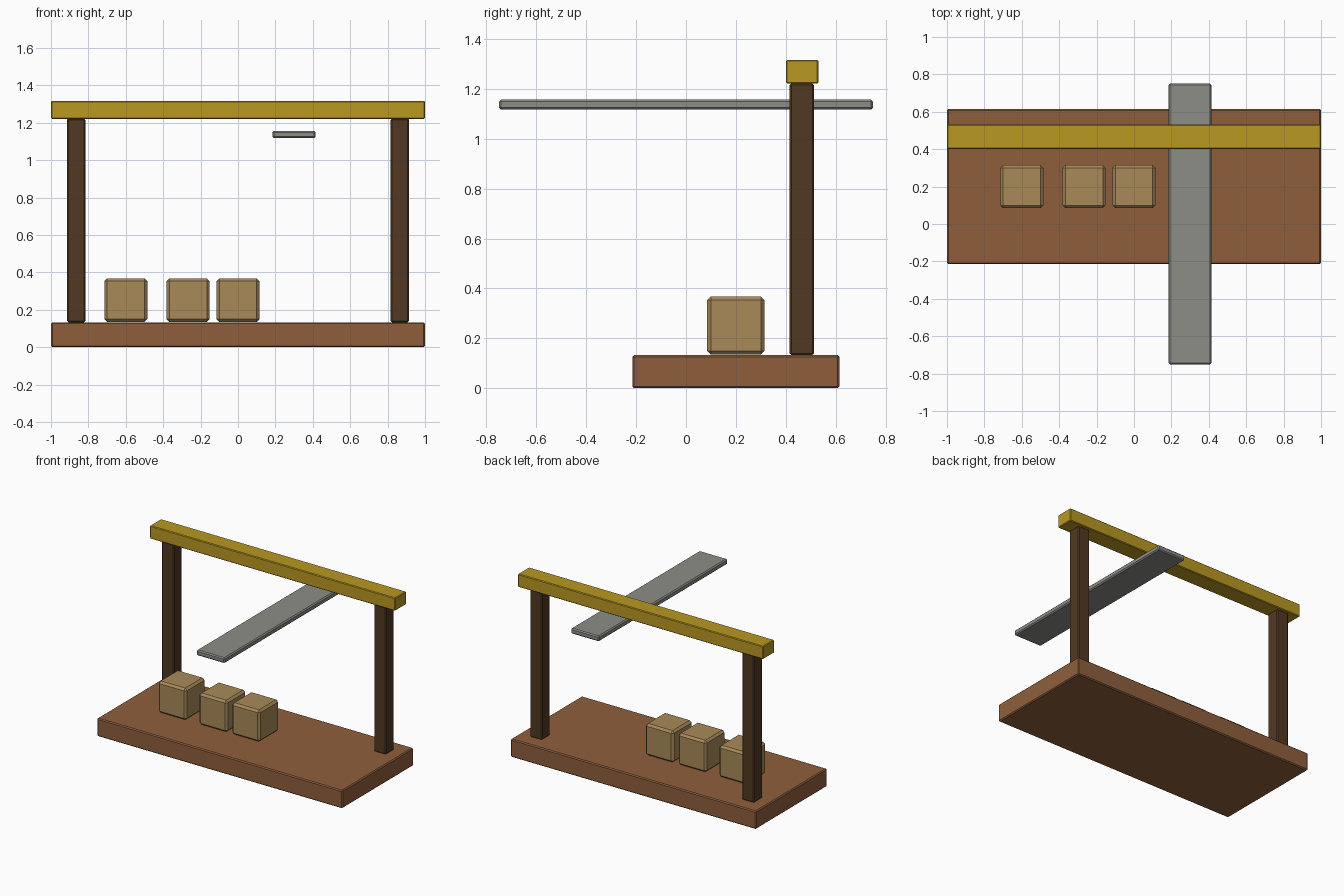
import bpy

if "Cube" in bpy.data.objects:
    bpy.data.objects.remove(bpy.data.objects["Cube"])


def srgb(r, g, b):
    f = lambda c: c / 12.92 if c <= 0.04045 else ((c + 0.055) / 1.055) ** 2.4
    return (f(r / 255), f(g / 255), f(b / 255), 1.0)


def material(name, rgb):
    m = bpy.data.materials.new(name)
    m.diffuse_color = srgb(*rgb)
    m.use_nodes = True
    m.node_tree.nodes["Principled BSDF"].inputs["Base Color"].default_value = m.diffuse_color
    return m


clay = material("brown_wood", (143, 95, 60))
dark = material("dark_wood", (82, 57, 35))
yellow = material("yellow_paint", (186, 152, 34))
grey = material("grey_metal", (140, 141, 134))
tan = material("tan_box", (168, 138, 89))


def block(name, x, y, z, mat, bevel):
    """Bevelled box given its (min, max) range on each axis."""
    bpy.ops.mesh.primitive_cube_add(size=1, location=[sum(r) / 2 for r in (x, y, z)])
    ob = bpy.context.object
    ob.name = name
    ob.scale = [r[1] - r[0] for r in (x, y, z)]
    bpy.ops.object.transform_apply(location=False, rotation=False, scale=True)
    ob.data.materials.append(mat)
    mod = ob.modifiers.new("edge_bevel", 'BEVEL')
    mod.width, mod.segments = bevel, 1
    return ob


# Platform, top rail and floating cross plank
block("platform", (-1, 1), (-0.215, 0.615), (0, 0.133), clay, 0.007)
block("top_rail", (-1, 1), (0.401, 0.531), (1.221, 1.317), yellow, 0.005)
block("cross_plank", (0.185, 0.415), (-0.75, 0.75), (1.117, 1.157), grey, 0.008)

# Two posts
for side, cx in (("left", -0.865), ("right", 0.865)):
    block(side + "_post", (cx - 0.049, cx + 0.049), (0.416, 0.514), (0.133, 1.222), dark, 0.007)

# Three crates
for i, cx in enumerate((-0.6, -0.267, 0)):
    block(f"crate_{i + 1}", (cx - 0.115, cx + 0.115), (0.085, 0.315), (0.135, 0.368), tan, 0.015)
